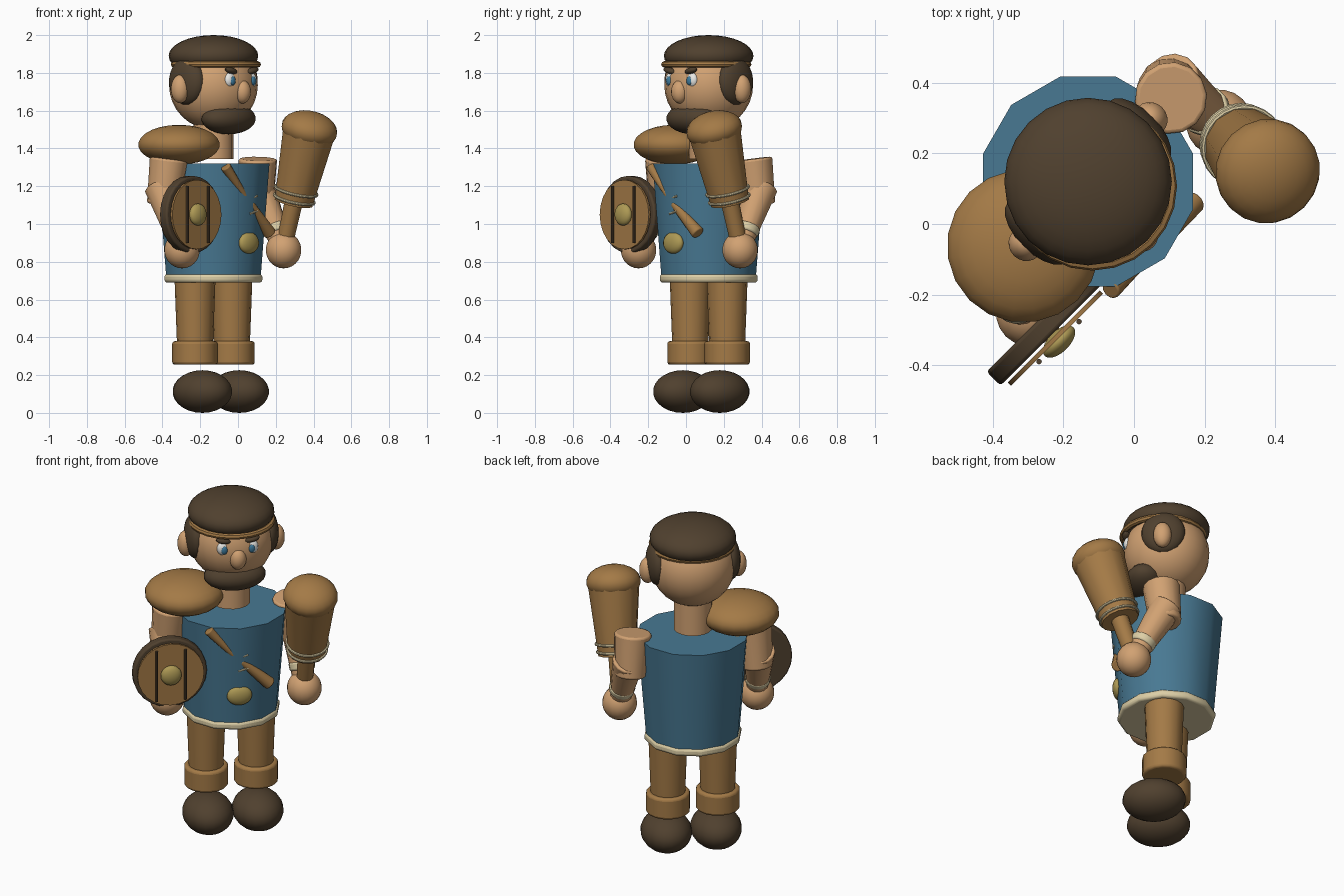
import bpy, bmesh, math
from mathutils import Matrix, Vector

if "Cube" in bpy.data.objects:
    bpy.data.objects.remove(bpy.data.objects["Cube"])

# Figure is built facing -y, then turned 45 degrees onto its final spot
PLACE = Matrix.Translation((-0.13, 0.12, 0)) @ Matrix.Rotation(math.radians(45), 4, 'Z')


def material(name, rgb):
    m = bpy.data.materials.new(name)
    m.diffuse_color = (*rgb, 1)
    m.use_nodes = True
    m.node_tree.nodes["Principled BSDF"].inputs["Base Color"].default_value = m.diffuse_color
    return m


TAN = material("leather_tan", (0.37, 0.195, 0.062))
SKIN = material("skin", (0.64, 0.36, 0.17))
DARK = material("dark_brown", (0.08, 0.052, 0.028))
BLUE = material("tunic_blue", (0.065, 0.19, 0.29))
CREAM = material("cream_cord", (0.72, 0.62, 0.38))
GOLD = material("brass", (0.42, 0.32, 0.09))
WHITE = material("eye_white", (0.85, 0.85, 0.82))
IRIS = material("iris_blue", (0.05, 0.2, 0.34))


def finish(name, bm, mat, matrix, bevel=0):
    bmesh.ops.recalc_face_normals(bm, faces=bm.faces)
    me = bpy.data.meshes.new(name)
    bm.to_mesh(me)
    bm.free()
    me.materials.append(mat)
    ob = bpy.data.objects.new(name, me)
    bpy.context.collection.objects.link(ob)
    ob.matrix_world = PLACE @ matrix
    if bevel:
        mod = ob.modifiers.new("rounded_rim", 'BEVEL')
        mod.width, mod.segments = bevel, 3
        mod.limit_method, mod.angle_limit = 'ANGLE', math.radians(50)
    return ob


def ball(name, mat, loc, size, rot=(0, 0, 0), seg=20):
    bm = bmesh.new()
    bmesh.ops.create_uvsphere(bm, u_segments=seg, v_segments=seg * 2 // 3, radius=1)
    bmesh.ops.scale(bm, vec=size, verts=bm.verts)
    spin = Matrix.Rotation(rot[1], 4, 'Y') @ Matrix.Rotation(rot[0], 4, 'X')
    return finish(name, bm, mat, Matrix.Translation(loc) @ spin)


def rod(name, mat, a, b, r1, r2, seg=12, bevel=0):
    """Tapered cylinder from point a to point b."""
    a, b = Vector(a), Vector(b)
    d = b - a
    bm = bmesh.new()
    bmesh.ops.create_cone(bm, cap_ends=True, segments=seg, radius1=r1,
                          radius2=r2, depth=d.length)
    turn = Vector((0, 0, 1)).rotation_difference(d).to_matrix().to_4x4()
    return finish(name, bm, mat, Matrix.Translation((a + b) / 2) @ turn, bevel)


def ring(name, mat, loc, axis, radius, thick, seg=24, sides=8):
    bm = bmesh.new()
    loops = []
    for i in range(seg):
        t = 2 * math.pi * i / seg
        loops.append([bm.verts.new((
            (radius + thick * math.cos(2 * math.pi * j / sides)) * math.cos(t),
            (radius + thick * math.cos(2 * math.pi * j / sides)) * math.sin(t),
            thick * math.sin(2 * math.pi * j / sides))) for j in range(sides)])
    for i in range(seg):
        p, q = loops[i], loops[(i + 1) % seg]
        for j in range(sides):
            k = (j + 1) % sides
            bm.faces.new((p[j], q[j], q[k], p[k]))
    turn = Vector((0, 0, 1)).rotation_difference(Vector(axis)).to_matrix().to_4x4()
    return finish(name, bm, mat, Matrix.Translation(loc) @ turn)


# Torso, hem and neck
rod("tunic", BLUE, (0, 0, 0.72), (0, 0, 1.32), 0.259, 0.307)
rod("tunic_hem", CREAM, (0, 0, 0.69), (0, 0, 0.735), 0.268, 0.268, bevel=0.015)
rod("neck", SKIN, (0, 0, 1.345), (0, 0, 1.62), 0.105, 0.105, seg=16)
ball("belt_buckle", GOLD, (0, -0.265, 0.90), (0.07, 0.03, 0.057))

# Head, hair and face
ball("head", SKIN, (0, 0, 1.735), (0.235, 0.235, 0.235), seg=24)
ball("hair_cap", DARK, (0, 0, 1.89), (0.237, 0.237, 0.11), seg=24)
ring("headband", TAN, (0, -0.018, 1.845), (0, 0, 1), 0.222, 0.017)
ball("beard", DARK, (0, -0.113, 1.558), (0.172, 0.11, 0.083))
ball("nose", SKIN, (0, -0.217, 1.70), (0.046, 0.045, 0.062))

for side, s in (("right", -1), ("left", 1)):
    # Facial features on each side
    ball(side + "_side_hair", DARK, (s * 0.2, 0, 1.755), (0.06, 0.12, 0.125))
    ball(side + "_ear", SKIN, (s * 0.25, 0, 1.715), (0.047, 0.05, 0.075))
    ball(side + "_eye", WHITE, (s * 0.08, -0.202, 1.762), (0.035, 0.025, 0.04), seg=16)
    ball(side + "_iris", IRIS, (s * 0.076, -0.222, 1.758), (0.018, 0.01, 0.024), seg=12)
    ball(side + "_brow", DARK, (s * 0.08, -0.212, 1.812), (0.042, 0.022, 0.017),
         rot=(0, -s * 0.22, 0), seg=12)
    # Legs, trouser cuffs and shoes
    x = s * 0.138
    rod(side + "_leg", TAN, (x, 0, 0.35), (x, 0, 0.70), 0.095, 0.108, seg=16)
    rod(side + "_trouser_cuff", TAN, (x, 0, 0.255), (x, 0, 0.38), 0.121, 0.121,
        seg=16, bevel=0.015)
    ball(side + "_shoe", DARK, (x, -0.055, 0.113), (0.14, 0.174, 0.113))
    # Arms
    elbow = (s * 0.36, 0.035, 1.20)
    rod(side + "_upper_arm", SKIN, (s * 0.35, 0.025, 1.10), (s * 0.332, 0, 1.345),
        0.088, 0.103, seg=14, bevel=0.012)
    rod(side + "_forearm", SKIN, (s * 0.379, -0.13, 0.90), elbow, 0.058, 0.09,
        seg=14, bevel=0.01)
    rod(side + "_wrist_band", CREAM, (s * 0.377, -0.105, 0.95),
        (s * 0.375, -0.085, 0.99), 0.069, 0.073, seg=14, bevel=0.01)
    ball(side + "_hand", SKIN, (s * 0.38, -0.145, 0.862), (0.095, 0.095, 0.097))

# Single shoulder pad
ball("shoulder_pad", TAN, (-0.258, 0, 1.42), (0.218, 0.218, 0.105))

# Round shield: dark backing, plank front, two bars and a boss
SX, SZ = -0.378, 1.05
rod("shield_back", DARK, (SX, -0.177, SZ), (SX, -0.233, SZ), 0.205, 0.205, seg=24, bevel=0.01)
rod("shield_front", TAN, (SX, -0.241, SZ), (SX, -0.254, SZ), 0.184, 0.184, seg=24)
for i, dx in enumerate((-0.08, 0.08)):
    rod(f"shield_bar_{i}", DARK, (SX + dx, -0.262, SZ - 0.15),
        (SX + dx, -0.262, SZ + 0.15), 0.008, 0.008, seg=8)
ball("shield_boss", GOLD, (SX, -0.262, SZ), (0.058, 0.03, 0.058))

# Toggle pegs and cords across the chest
rod("chest_peg_upper", TAN, (-0.172, -0.262, 1.305), (-0.012, -0.268, 1.125), 0.028, 0.015, bevel=0.006)
rod("chest_peg_lower", TAN, (0.005, -0.27, 1.11), (0.172, -0.25, 0.95), 0.019, 0.036, bevel=0.008)
for i, z in enumerate((1.14, 1.06)):
    rod(f"chest_cord_{i}", CREAM, (-0.01, -0.283, z - 0.006), (0.045, -0.283, z + 0.008),
        0.006, 0.006, seg=8)

# Club leaning forward out of the left hand
BASE, AXIS = Vector((0.38, -0.148, 0.88)), Vector((0, -0.293, 0.956)).normalized()
along = lambda t: BASE + AXIS * t
rod("club_handle", TAN, along(0), along(0.27), 0.045, 0.05)
rod("club_body", TAN, along(0.245), along(0.64), 0.105, 0.143)
ball("club_head", TAN, along(0.65), (0.15, 0.15, 0.095), rot=(math.atan2(0.293, 0.956), 0, 0))
for i, t in enumerate((0.265, 0.31)):
    ring(f"club_cord_{i}", CREAM, along(t), AXIS, 0.108 + i * 0.005, 0.008)

# Smooth shading with crisp rims
bpy.ops.object.select_all(action='SELECT')
bpy.context.view_layer.objects.active = bpy.context.selected_objects[0]
bpy.ops.object.shade_smooth_by_angle(angle=math.radians(40))
